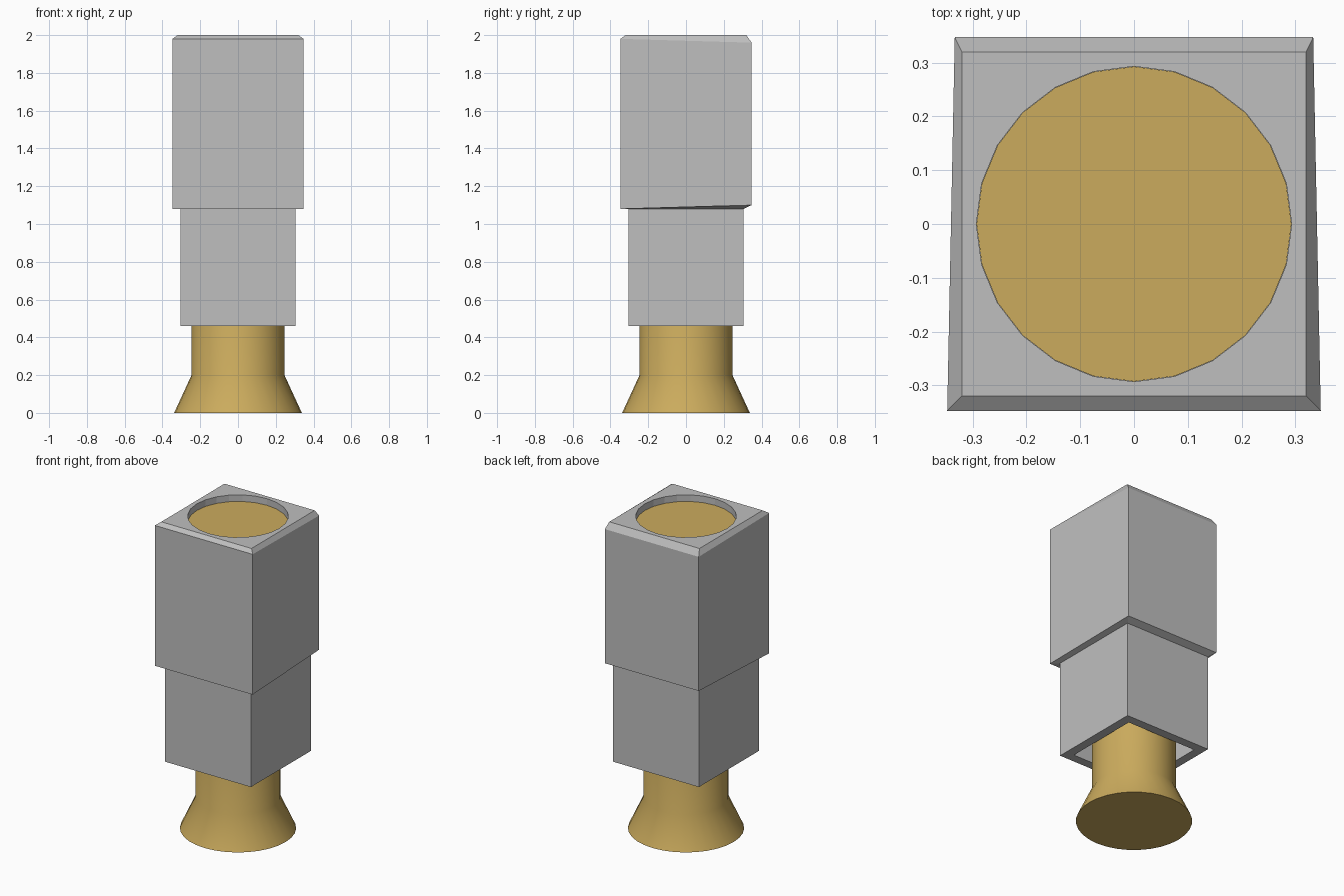
import bpy, bmesh, math

if "Cube" in bpy.data.objects:
    bpy.data.objects.remove(bpy.data.objects["Cube"])


def material(name, rgb):
    m = bpy.data.materials.new(name)
    m.diffuse_color = (*rgb, 1)
    m.use_nodes = True
    m.node_tree.nodes["Principled BSDF"].inputs["Base Color"].default_value = m.diffuse_color
    return m


grey = material("satin grey", (0.52, 0.52, 0.52))
gold = material("brushed gold", (0.60, 0.41, 0.11))


def finish(name, bm, mat):
    bmesh.ops.recalc_face_normals(bm, faces=bm.faces)
    me = bpy.data.meshes.new(name)
    bm.to_mesh(me)
    bm.free()
    me.materials.append(mat)
    ob = bpy.data.objects.new(name, me)
    bpy.context.collection.objects.link(ob)
    return ob


def square(bm, front_x, y, z_front, back_x=None, z_back=None):
    bx = front_x if back_x is None else back_x
    zb = z_front if z_back is None else z_back
    pts = [(-front_x, -y, z_front), (front_x, -y, z_front), (bx, y, zb), (-bx, y, zb)]
    return [bm.verts.new(p) for p in pts]


def circle(bm, r, z, n):
    return [bm.verts.new((r * math.sin(2 * math.pi * i / n),
                          r * math.cos(2 * math.pi * i / n), z)) for i in range(n)]


def skin(bm, a, b):
    n = len(a)
    for i in range(n):
        bm.faces.new((a[i], a[(i + 1) % n], b[(i + 1) % n], b[i]))


def lathe(name, profile, n, mat):
    bm = bmesh.new()
    rings = [circle(bm, r, z, n) for r, z in profile]
    for a, b in zip(rings, rings[1:]):
        skin(bm, a, b)
    bm.faces.new(rings[0])
    bm.faces.new(rings[-1])
    return finish(name, bm, mat)


# Stepped square housing: hollow underneath, tapered upper block, bevelled rim
bm = bmesh.new()
rings = [
    square(bm, 0.248, 0.248, 1.08),
    square(bm, 0.248, 0.248, 0.46),
    square(bm, 0.305, 0.305, 0.46),
    square(bm, 0.305, 0.305, 1.08),
    square(bm, 0.347, 0.347, 1.08, 0.333, 1.10),
    square(bm, 0.347, 0.347, 1.98, 0.333, 1.96),
    square(bm, 0.32, 0.32, 2.0),
]
for a, b in zip(rings, rings[1:]):
    skin(bm, a, b)
bm.faces.new(rings[0])

# Round recess in the top
rim = circle(bm, 0.293, 2.0, 24)
floor = circle(bm, 0.293, 1.955, 24)
skin(bm, rim, floor)
bm.faces.new(floor)
edges = [bm.edges.get((r[i], r[(i + 1) % len(r)])) for r in (rings[-1], rim) for i in range(len(r))]
bmesh.ops.triangle_fill(bm, edges=edges, use_beauty=True, normal=(0, 0, 1))
finish("housing", bm, grey)

# Gold disc on the recess floor
lathe("top_disc", [(0.2925, 1.95), (0.2925, 1.958)], 24, gold)

# Flared gold stem
stem = lathe("flared_stem", [(0.338, 0), (0.246, 0.2), (0.246, 1.07)], 32, gold)
bpy.ops.object.select_all(action='DESELECT')
stem.select_set(True)
bpy.context.view_layer.objects.active = stem
bpy.ops.object.shade_smooth_by_angle(angle=math.radians(35))
